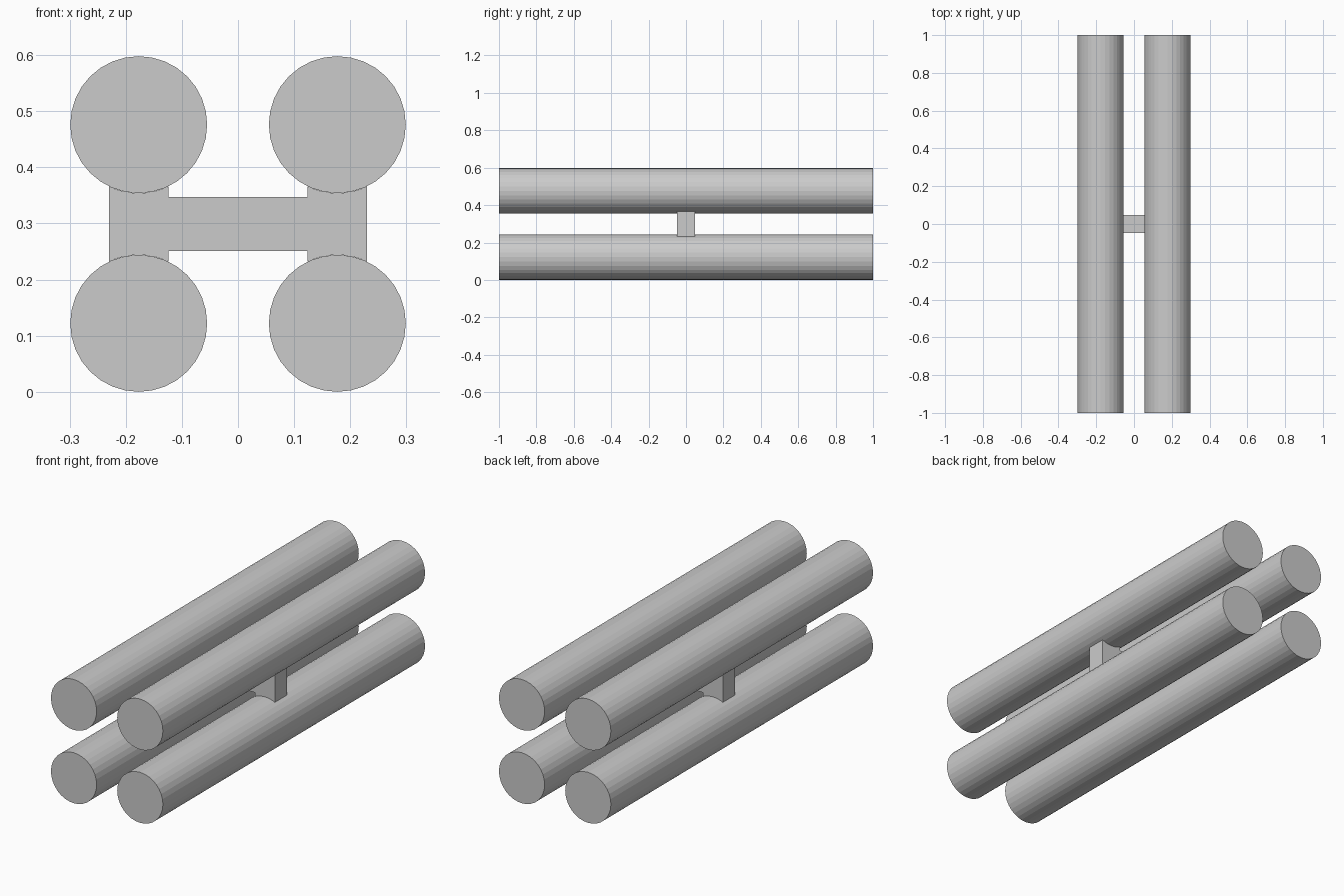
import bpy, bmesh, math

if "Cube" in bpy.data.objects:
    bpy.data.objects.remove(bpy.data.objects["Cube"])

R = 0.122          # tube radius
OFF = 0.177        # tube centre offset from the middle
MID = 0.299        # height of the middle
SIDES = 32
POST = 0.053       # half width of the posts
BAR = 0.048        # half thickness of the crossbar


def new_object(name, bm):
    bmesh.ops.recalc_face_normals(bm, faces=bm.faces)
    mesh = bpy.data.meshes.new(name)
    bm.to_mesh(mesh)
    bm.free()
    obj = bpy.data.objects.new(name, mesh)
    bpy.context.collection.objects.link(obj)
    return obj


# Four long tubes
for sx, side in ((-1, "left"), (1, "right")):
    for sz, level in ((-1, "lower"), (1, "upper")):
        bpy.ops.mesh.primitive_cylinder_add(
            vertices=SIDES, radius=R, depth=2,
            location=(sx * OFF, 0, MID + sz * OFF),
            rotation=(math.pi / 2, 0, 0))
        bpy.context.object.name = f"{level}_{side}_tube"

# H-shaped spacer: one quarter profile, mirrored, with saddles cradling the tubes
a = math.asin(POST / R)
quarter = [(OFF - POST, BAR)]
for i in range(9):
    t = -a + 2 * a * i / 8
    quarter.append((OFF + R * math.sin(t), OFF - R * math.cos(t)))
outline = (quarter
           + [(x, -z) for x, z in reversed(quarter)]
           + [(-x, -z) for x, z in quarter]
           + [(-x, z) for x, z in reversed(quarter)])

bm = bmesh.new()
face = bm.faces.new([bm.verts.new((x, -0.047, MID + z)) for x, z in outline])
ext = bmesh.ops.extrude_face_region(bm, geom=[face], use_keep_orig=True)
bmesh.ops.translate(bm, vec=(0, 0.094, 0),
                    verts=[v for v in ext["geom"] if isinstance(v, bmesh.types.BMVert)])
new_object("spacer", bm)
